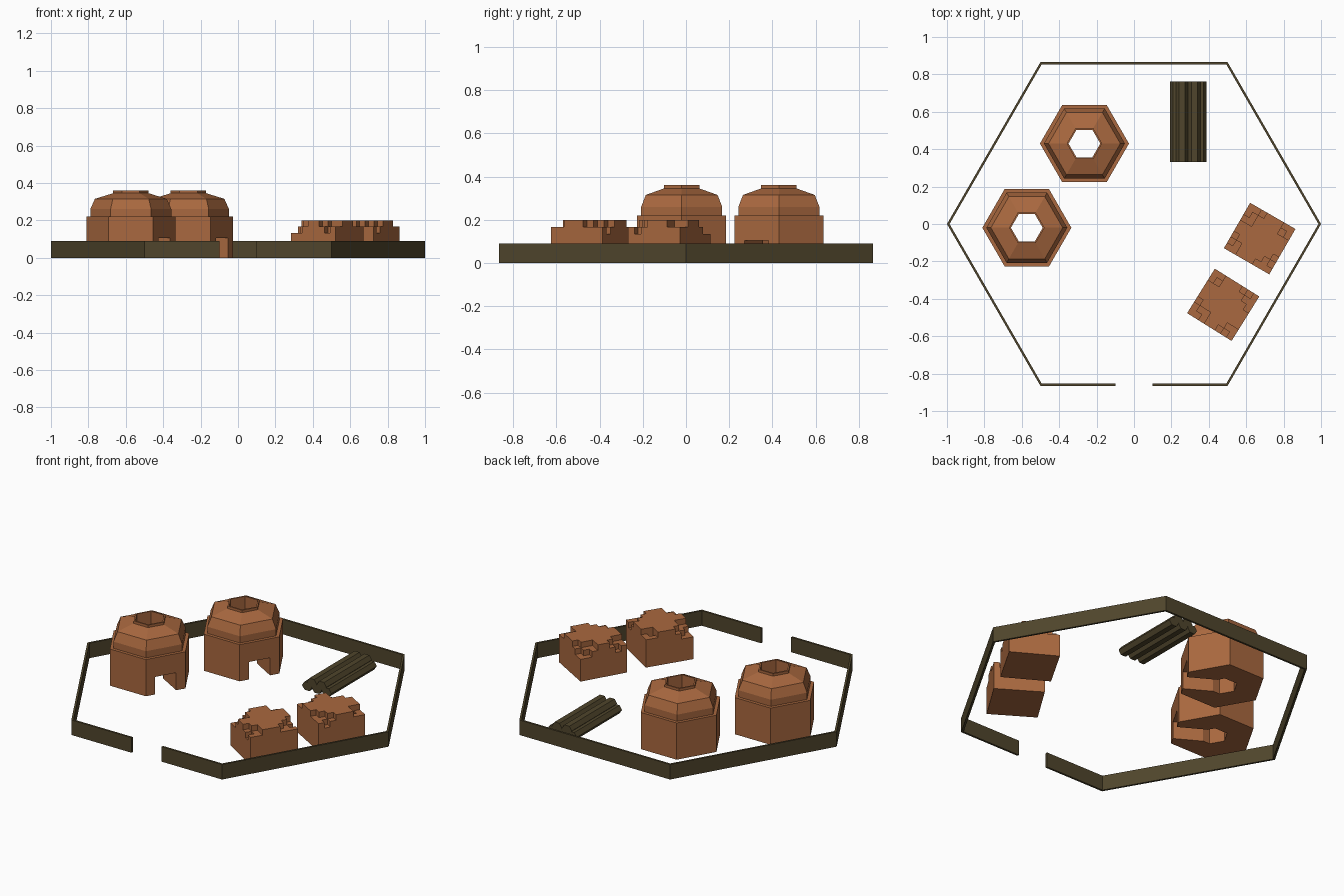
import bpy, bmesh
from math import cos, sin, pi, radians
from mathutils import Matrix

if "Cube" in bpy.data.objects:
    bpy.data.objects.remove(bpy.data.objects["Cube"])


def material(name, rgb):
    m = bpy.data.materials.new(name)
    m.diffuse_color = (*rgb, 1)
    m.use_nodes = True
    m.node_tree.nodes["Principled BSDF"].inputs["Base Color"].default_value = m.diffuse_color
    return m


CLAY = material("clay", (0.40, 0.14, 0.05))
WOOD = material("dark_wood", (0.08, 0.06, 0.025))


def finish(bm, name, mat, loc=(0, 0, 0), rot=0):
    bmesh.ops.remove_doubles(bm, verts=bm.verts, dist=1e-5)
    bmesh.ops.recalc_face_normals(bm, faces=bm.faces)
    me = bpy.data.meshes.new(name)
    bm.to_mesh(me)
    bm.free()
    ob = bpy.data.objects.new(name, me)
    ob.location, ob.rotation_euler = loc, (0, 0, rot)
    me.materials.append(mat)
    bpy.context.collection.objects.link(ob)
    return ob


def sweep(rings, closed_path, bm):
    """Bridge consecutive closed cross-sections; cap the ends of an open path."""
    vs = [[bm.verts.new(p) for p in ring] for ring in rings]
    n, m = len(vs), len(vs[0])
    for i in range(n if closed_path else n - 1):
        a, b = vs[i], vs[(i + 1) % n]
        for j in range(m):
            k = (j + 1) % m
            bm.faces.new((a[j], a[k], b[k], b[j]))
    if not closed_path:
        bm.faces.new(vs[0])
        bm.faces.new(vs[-1])


# Fence: mitred hexagonal wall with a gate gap at the front
H, T, S = 0.09, 0.012, 3 ** 0.5 / 2
k = 1 - T / S
outer = [(cos(radians(a)), sin(radians(a))) for a in range(240, -61, -60)]
pairs = [((x, y), (x * k, y * k)) for x, y in outer]
pairs = [((-0.1, -S), (-0.1, -S + T))] + pairs + [((0.1, -S), (0.1, -S + T))]
bm = bmesh.new()
sweep([[(*o, 0), (*o, H), (*i, H), (*i, 0)] for o, i in pairs], False, bm)
finish(bm, "fence", WOOD)

# Kilns: six-sided turned profile with a flue, door cut in the front-right face
PROFILE = [(0.085, 0), (0.238, 0), (0.238, 0.22), (0.2165, 0.22), (0.2165, 0.26),
           (0.192, 0.315), (0.095, 0.345), (0.095, 0.36), (0.085, 0.36)]


def kiln(name, x, y):
    bm = bmesh.new()
    sweep([[(r * cos(i * pi / 3), r * sin(i * pi / 3), z) for r, z in PROFILE]
           for i in range(6)], True, bm)
    ob = finish(bm, name, CLAY, (x, y, 0))
    cb = bmesh.new()
    bmesh.ops.create_cube(cb, size=1, matrix=Matrix.Translation((0.17, 0, 0.0025))
                          @ Matrix.Diagonal((0.26, 0.127, 0.205, 1)))
    cutter = finish(cb, "door_cutter", CLAY, (x, y, 0), radians(-30))
    cutter.hide_render = True
    mod = ob.modifiers.new("door", 'BOOLEAN')
    mod.object, mod.operation, mod.solver = cutter, 'DIFFERENCE', 'EXACT'
    bpy.context.view_layer.objects.active = ob
    bpy.ops.object.modifier_apply(modifier=mod.name)
    bpy.data.objects.remove(cutter)


kiln("left_kiln", -0.573, -0.02)
kiln("back_kiln", -0.265, 0.43)

# Brick stacks: stepped blocks, digits are the number of brick layers per cell
LAYERS = ["44566655", "45666645", "55666666", "66666666",
          "66666666", "56666665", "45666654", "55666555"]


def brick_stack(name, x, y, deg, side=0.28):
    n, c, bm = 8, side / 8, bmesh.new()

    def height(i, j):
        return int(LAYERS[n - 1 - j][i]) * 0.0333 if 0 <= i < n and 0 <= j < n else 0

    def quad(*pts):
        bm.faces.new([bm.verts.new(p) for p in pts])

    for i in range(n):
        for j in range(n):
            h = height(i, j)
            x0, y0 = i * c - side / 2, j * c - side / 2
            x1, y1 = x0 + c, y0 + c
            for z in (0, h):
                quad((x0, y0, z), (x1, y0, z), (x1, y1, z), (x0, y1, z))
            for di, dj, p, q in ((-1, 0, (x0, y1), (x0, y0)), (1, 0, (x1, y0), (x1, y1)),
                                 (0, -1, (x0, y0), (x1, y0)), (0, 1, (x1, y1), (x0, y1))):
                g = height(i + di, j + dj)
                if g < h:
                    quad((*p, g), (*q, g), (*q, h), (*p, h))
    bmesh.ops.remove_doubles(bm, verts=bm.verts, dist=1e-5)
    bmesh.ops.dissolve_limit(bm, angle_limit=0.01, verts=bm.verts, edges=bm.edges)
    finish(bm, name, CLAY, (x, y, 0), radians(deg))


brick_stack("right_brick_stack", 0.672, -0.078, -30)
brick_stack("front_brick_stack", 0.477, -0.432, 58)

# Log pile: three six-sided logs with two nested on top
R = 0.0325
bm = bmesh.new()
for cx, cz in [(-2 * R, 0.028), (0, 0.028), (2 * R, 0.028), (-R, 0.057), (R, 0.057)]:
    sweep([[(cx + R * cos(i * pi / 3), y, cz + R * S * sin(i * pi / 3)) for i in range(6)]
           for y in (-0.215, 0.215)], False, bm)
finish(bm, "log_pile", WOOD, (0.29, 0.547, 0))
